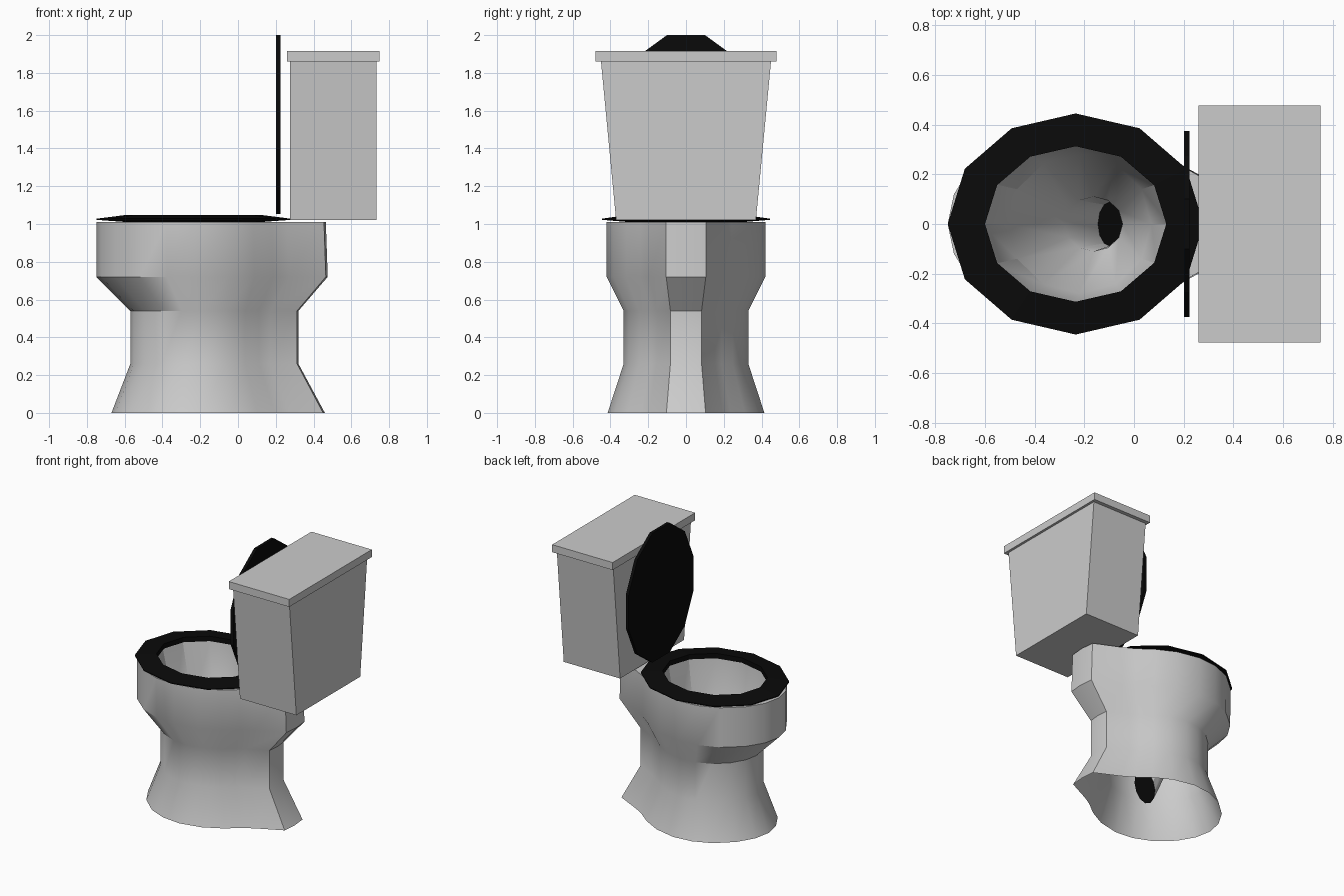
import bpy, bmesh
from math import sin, cos, pi, radians

if "Cube" in bpy.data.objects:
    bpy.data.objects.remove(bpy.data.objects["Cube"])

black = bpy.data.materials.new("black_plastic")
black.diffuse_color = (0.003, 0.003, 0.003, 1)
black.use_nodes = True
black.node_tree.nodes["Principled BSDF"].inputs["Base Color"].default_value = black.diffuse_color


def finish(bm, name, mat=None, smooth=None):
    bmesh.ops.recalc_face_normals(bm, faces=bm.faces[:])
    me = bpy.data.meshes.new(name)
    bm.to_mesh(me)
    bm.free()
    ob = bpy.data.objects.new(name, me)
    bpy.context.collection.objects.link(ob)
    if mat:
        me.materials.append(mat)
    if smooth:
        bpy.ops.object.select_all(action='DESELECT')
        ob.select_set(True)
        bpy.context.view_layer.objects.active = ob
        bpy.ops.object.shade_smooth_by_angle(angle=radians(smooth))
    return ob


def ellipse(cx, rx, ry, z, n=12, tilt=0.0):
    return [(cx + rx * cos(2 * pi * i / n), ry * sin(2 * pi * i / n),
             z + tilt * rx * cos(2 * pi * i / n)) for i in range(n)]


def loft(bm, rings, closed=False):
    loops = [[bm.verts.new(p) for p in ring] for ring in rings]
    n = len(loops[0])
    pairs = list(zip(loops, loops[1:])) + ([(loops[-1], loops[0])] if closed else [])
    for a, b in pairs:
        for i in range(n):
            j = (i + 1) % n
            bm.faces.new((a[i], a[j], b[j], b[i]))
    return loops


def loop_edges(bm, loop):
    return [bm.edges.get((loop[i - 1], loop[i])) for i in range(len(loop))]


# Pedestal outline: half egg with a narrow flat back, mirrored in y
half = [(0.465, 0), (0.455, 0.105), (0.26, 0.195), (0.18, 0.24), (0.08, 0.315),
        (-0.06, 0.385), (-0.23, 0.42), (-0.38, 0.405), (-0.52, 0.35),
        (-0.65, 0.24), (-0.725, 0.12), (-0.75, 0)]
outline = half + [(x, -y) for x, y in half[-2:0:-1]]


def section(x0, x1, w, z):
    s = (x1 - x0) / 1.215
    return [(x0 + (x + 0.75) * s, y * w / 0.42, z) for x, y in outline]


# Bowl: outer pedestal, inner basin and drain wall joined by the rim
bm = bmesh.new()
outer = loft(bm, [section(-0.67, 0.46, 0.415, 0),
                  section(-0.57, 0.32, 0.33, 0.26),
                  section(-0.57, 0.32, 0.33, 0.54),
                  section(-0.75, 0.475, 0.42, 0.72),
                  section(-0.75, 0.465, 0.42, 1.01)])
drain_end = ellipse(-0.095, 0.05, 0.09, 0.14, tilt=2.2)
inner = loft(bm, [ellipse(-0.235, 0.375, 0.32, 1.01),
                  ellipse(-0.22, 0.29, 0.28, 0.58),
                  ellipse(-0.163, 0.117, 0.11, 0.33),
                  drain_end])
bmesh.ops.triangle_fill(bm, use_beauty=True,
                        edges=loop_edges(bm, outer[-1]) + loop_edges(bm, inner[0]))
finish(bm, "bowl", smooth=30)

# Dark drain opening
bm = bmesh.new()
bm.faces.new([bm.verts.new(p) for p in drain_end])
finish(bm, "drain_hole", black)

# Seat ring, thick inside and thin at the outer edge
bm = bmesh.new()
loft(bm, [ellipse(-0.235, 0.515, 0.445, 1.022),
          ellipse(-0.235, 0.515, 0.445, 1.028),
          ellipse(-0.235, 0.365, 0.313, 1.047),
          ellipse(-0.235, 0.365, 0.313, 1.011)], closed=True)
finish(bm, "seat", black)

# Raised seat cover
bm = bmesh.new()
angles = [radians(15 + 30 * i) for i in range(12)]
loops = loft(bm, [[(x, 0.388 * sin(a), 1.527 + 0.49 * cos(a)) for a in angles]
                  for x in (0.202, 0.224)])
for lp in loops:
    bm.faces.new(lp)
finish(bm, "seat_cover", black)


# Tank and its lid
def block(name, x0, x1, z0, z1, w0, w1):
    bm = bmesh.new()
    loops = loft(bm, [[(x0, -w, z), (x1, -w, z), (x1, w, z), (x0, w, z)]
                      for z, w in ((z0, w0), (z1, w1))])
    for lp in loops:
        bm.faces.new(lp)
    finish(bm, name)


block("tank", 0.275, 0.732, 1.02, 1.86, 0.37, 0.45)
block("tank_lid", 0.26, 0.75, 1.86, 1.915, 0.478, 0.478)
